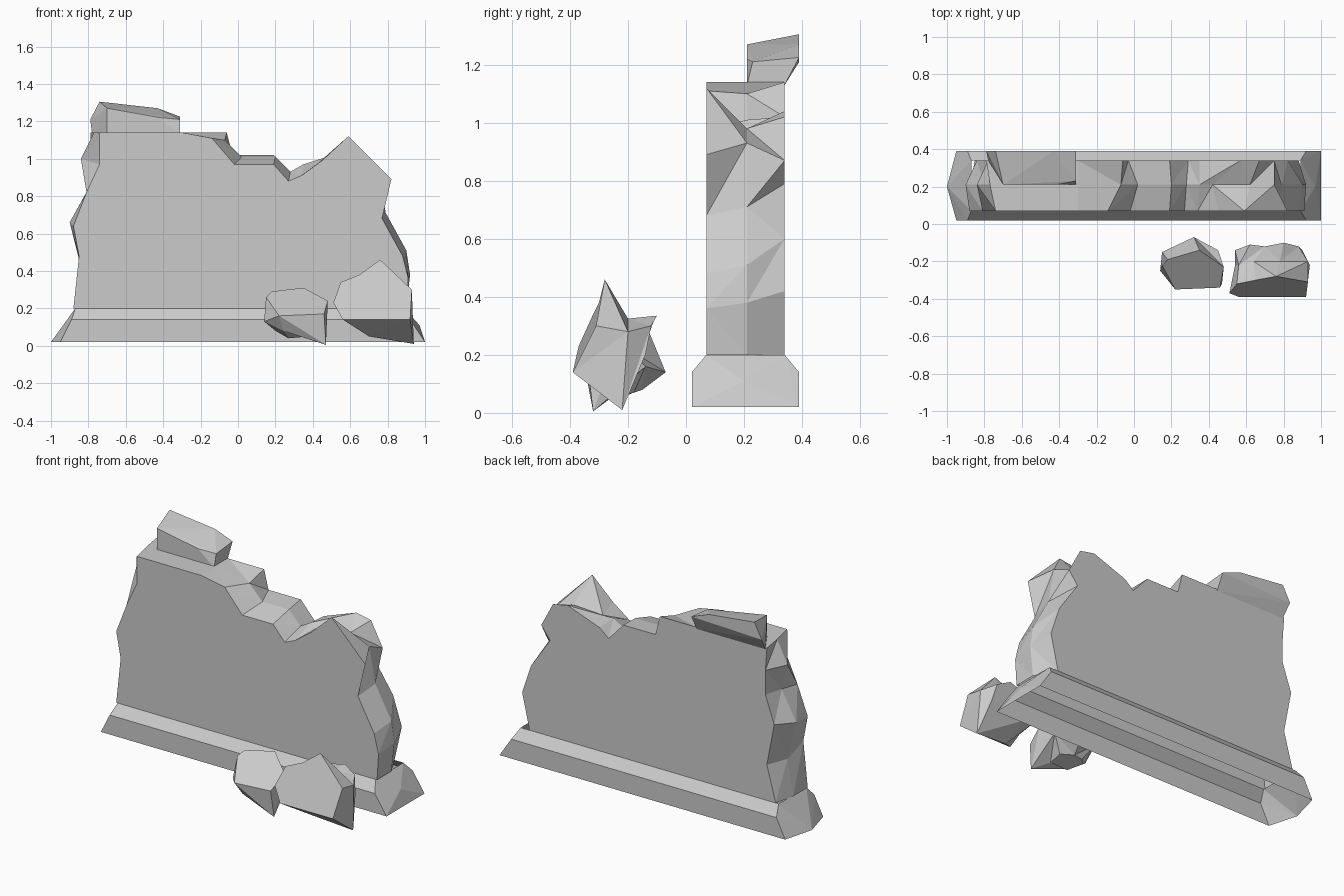
import bpy
import bmesh

default_cube = bpy.data.objects.get("Cube")
if default_cube:
    bpy.data.objects.remove(default_cube, do_unlink=True)

# Single stone colour
stone = bpy.data.materials.new("grey_stone")
stone.use_nodes = True
stone.diffuse_color = (0.6, 0.6, 0.6, 1)
for node in stone.node_tree.nodes:
    if node.type == 'BSDF_PRINCIPLED':
        node.inputs["Base Color"].default_value = stone.diffuse_color


def finish(bm, name):
    """Turn a bmesh into a flat shaded stone object."""
    mesh = bpy.data.meshes.new(name)
    bm.to_mesh(mesh)
    bm.free()
    mesh.materials.append(stone)
    obj = bpy.data.objects.new(name, mesh)
    bpy.context.scene.collection.objects.link(obj)
    return obj


def hull(name, points, hollow=False):
    """Chiselled solid around its corner points; hollow drops the level faces."""
    bm = bmesh.new()
    for point in points:
        bm.verts.new(point)
    bmesh.ops.convex_hull(bm, input=bm.verts[:])
    bmesh.ops.dissolve_limit(bm, angle_limit=0.02, verts=bm.verts[:], edges=bm.edges[:])
    bmesh.ops.recalc_face_normals(bm, faces=bm.faces[:])
    if hollow:
        level = [f for f in bm.faces if abs(f.normal.z) > 0.99]
        bmesh.ops.delete(bm, geom=level, context='FACES')
    return finish(bm, name)


def jagged_loft(name, rings, closed=True):
    """Rings of equal length joined by jagged triangles and capped at both ends."""
    bm = bmesh.new()
    loops = [[bm.verts.new(point) for point in ring] for ring in rings]
    count = len(loops[0])
    for near, far in zip(loops, loops[1:]):
        for i in range(count if closed else count - 1):
            j = (i + 1) % count
            if i % 2:
                bm.faces.new((near[i], near[j], far[j]))
                bm.faces.new((near[i], far[j], far[i]))
            else:
                bm.faces.new((near[i], near[j], far[i]))
                bm.faces.new((near[j], far[j], far[i]))
    bm.faces.new(loops[0])
    bm.faces.new(loops[-1])
    bmesh.ops.recalc_face_normals(bm, faces=bm.faces[:])
    return finish(bm, name)


# Ruined wall, open underneath: (x, z) on the front, ridge and back outlines
stations = [
    ((-.88, .2), (-.88, .2), (-.85, .2)),
    ((-.85, .48), (-.84, .42), (-.79, .42)),
    ((-.88, .64), (-.9, .66), (-.84, .68)),
    ((-.81, .82), (-.8, .84), (-.78, .85)),
    ((-.74, .97), (-.84, 1), (-.78, 1)),
    ((-.74, 1.14), (-.77, 1.14), (-.79, 1.14)),
    ((-.3, 1.14), (-.3, 1.14), (-.3, 1.14)),
    ((-.14, 1.11), (-.07, 1.1), (-.06, 1.14)),
    ((-.02, .97), (.02, 1.01), (-.03, 1.02)),
    ((.19, .97), (.2, 1.01), (.19, 1.02)),
    ((.27, .88), (.28, .93), (.29, .91)),
    ((.34, .91), (.35, .97), (.35, .96)),
    ((.45, .99), (.42, .97), (.57, 1.04)),
    ((.59, 1.12), (.62, .98), (.67, 1.02)),
    ((.82, .89), (.75, .93), (.75, .87)),
    ((.77, .68), (.79, .71), (.69, .79)),
    ((.88, .48), (.9, .51), (.82, .6)),
    ((.91, .36), (.92, .38), (.88, .42)),
    ((.9, .2), (.9, .2), (.83, .2)),
]
jagged_loft("ruined_wall", [[(s[layer][0], depth, s[layer][1]) for s in stations]
                            for layer, depth in enumerate((.07, .21, .34))], closed=False)

# Hollow plinth with sloped shoulders and chipped ends
plinth = [(-1, .2, .02), (.97, .2, .11)]
for outer, inner in ((.02, .07), (.39, .34)):
    plinth += [(-.95, outer, .02), (-.89, outer, .14), (-.87, inner, .2),
               (1, outer, .02), (.92, outer, .14), (.89, inner, .2)]
hull("plinth", plinth, hollow=True)

# Loose block resting on the high corner, overhanging the back
hull("top_block", [
    (-.7, .21, 1.13), (-.7, .21, 1.27), (-.42, .21, 1.22),
    (-.31, .23, 1.21), (-.31, .21, 1.13), (-.31, .34, 1.13),
    (-.78, .34, 1.13), (-.79, .39, 1.21), (-.74, .39, 1.305),
    (-.43, .39, 1.27), (-.31, .39, 1.225),
])

# Fallen rubble: broken face, jagged waist and small far side
jagged_loft("small_rock", [
    [(.15, -.22, .26), (.18, -.19, .29), (.35, -.14, .31),
     (.48, -.23, .24), (.46, -.34, .17), (.22, -.35, .16)],
    [(.14, -.25, .13), (.15, -.15, .2), (.32, -.07, .14),
     (.45, -.14, .16), (.47, -.32, .005), (.24, -.3, .08)],
    [(.2, -.2, .08), (.24, -.16, .08), (.3, -.15, .08),
     (.38, -.18, .07), (.38, -.26, .05), (.27, -.25, .04)],
])
jagged_loft("large_rock", [
    [(.51, -.37, .23), (.55, -.32, .34), (.65, -.3, .38), (.76, -.28, .46),
     (.93, -.31, .3), (.92, -.39, .14), (.56, -.39, .14)],
    [(.54, -.22, .22), (.56, -.22, .3), (.64, -.2, .32), (.78, -.2, .325),
     (.93, -.2, .28), (.94, -.22, .01), (.7, -.26, .05)],
    [(.54, -.14, .27), (.62, -.11, .32), (.7, -.12, .32), (.8, -.1, .335),
     (.88, -.12, .3), (.9, -.14, .2), (.64, -.16, .18)],
])
